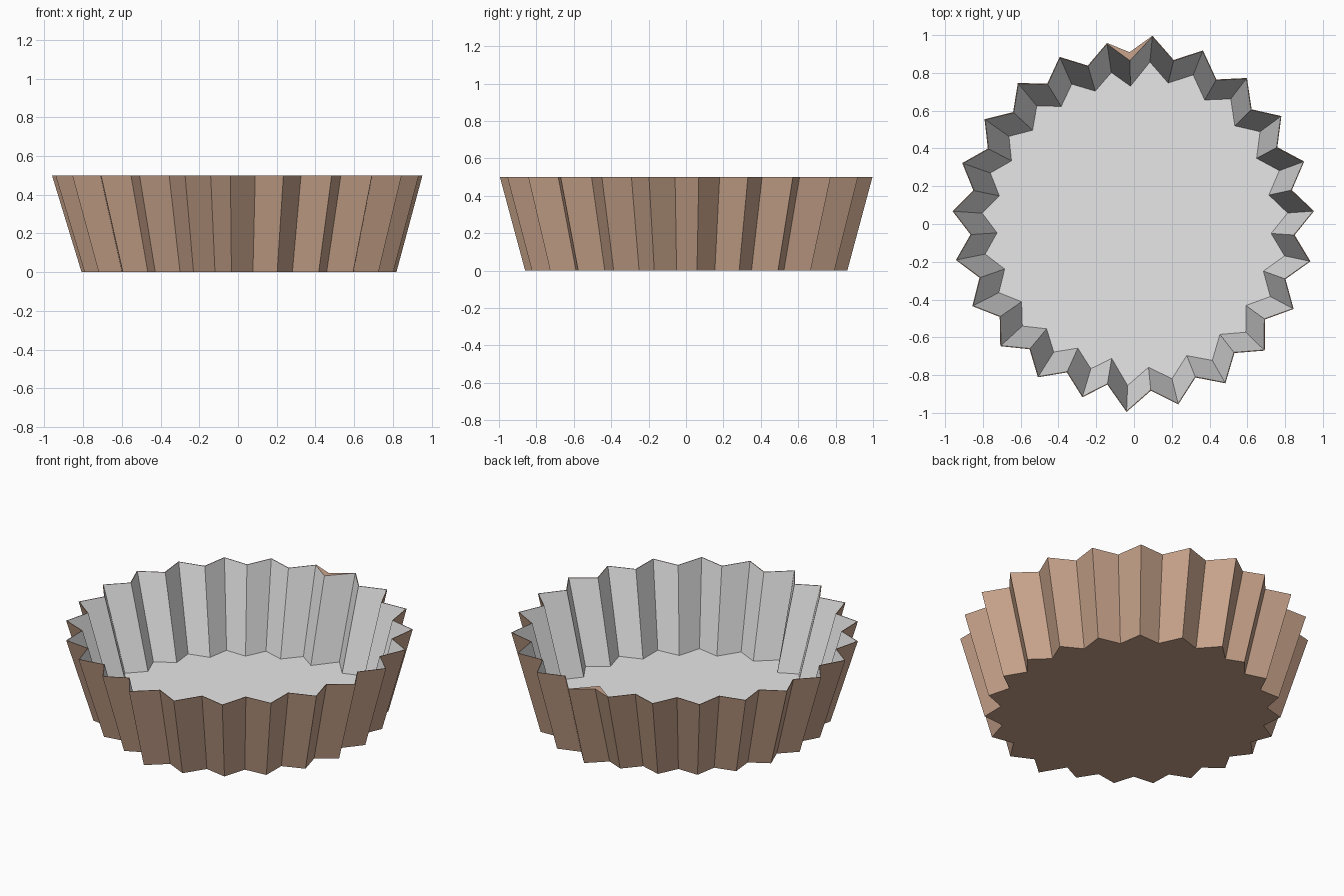
import bpy
import bmesh
from math import radians, cos, sin

HEIGHT = 0.5
WALL = 0.005        # paper thickness

old = bpy.data.objects.get("Cube")
if old:
    bpy.data.objects.remove(old, do_unlink=True)


def material(name, color):
    mat = bpy.data.materials.new(name)
    mat.use_nodes = True
    mat.diffuse_color = (*color, 1)
    shader = next(n for n in mat.node_tree.nodes if n.type == 'BSDF_PRINCIPLED')
    shader.inputs["Base Color"].default_value = (*color, 1)
    return mat


brown = material("brown paper", (0.58, 0.37, 0.26))
grey = material("light grey lining", (0.8, 0.8, 0.8))

# Pleat directions: twelve wide pleats on the left half, eleven on the right half
tips = [84.4 - 16.06 * i for i in range(12)]
tips += [-106.6 - 15.49 * i for i in range(11)]
SEAM = 2 * len(tips) - 1


def ring(z, wide, narrow, seam_valley, inset=0.0):
    """Zigzag outline; wide and narrow give (tip, valley) radii for each half."""
    points = []
    for i, tip in enumerate(tips):
        following = tips[i + 1] if i + 1 < len(tips) else tips[0] - 360
        for k, degrees in enumerate((tip, (tip + following) / 2)):
            a = radians(degrees)
            on_wide = i < 11 or (i == 11 and k == 0)
            if on_wide:
                r = wide[k] - 0.045 * cos(a) + 0.006 * sin(a)
            else:
                r = narrow[k] + 0.006 * sin(a)
            if 2 * i + k == SEAM:
                r = seam_valley
            r -= inset
            points.append((r * cos(a), r * sin(a), z))
    return points


def build(name, rings, mat, closed_ring, flip=False):
    """Skin neighbouring rings with quads and cap one of them as a flat disc."""
    bm = bmesh.new()
    loops = [[bm.verts.new(p) for p in points] for points in rings]
    for low, high in zip(loops, loops[1:]):
        for i in range(len(low)):
            j = (i + 1) % len(low)
            quad = [low[i], high[i], high[j], low[j]]
            bm.faces.new(quad[::-1] if flip else quad)
    disc = loops[closed_ring]
    bm.faces.new(disc[::-1] if flip else disc)
    mesh = bpy.data.meshes.new(name)
    bm.to_mesh(mesh)
    bm.free()
    mesh.materials.append(mat)
    obj = bpy.data.objects.new(name, mesh)
    bpy.context.collection.objects.link(obj)
    return obj


rim_radii = ((1.0, 0.898), (0.963, 0.868))
base_radii = ((0.865, 0.778), (0.81, 0.732))

# Outer paper: base, fluted wall and rim, with a shallower fold at the seam
inner_rim = ring(HEIGHT, *rim_radii, 0.87, WALL)
build("outer_wrapper",
      [ring(0, *base_radii, 0.765), ring(HEIGHT, *rim_radii, 0.91), inner_rim],
      brown, 0)

# Inner lining: floor and fluted inside wall
build("inner_lining",
      [ring(WALL, *base_radii, 0.735, WALL), inner_rim],
      grey, 0, flip=True)
